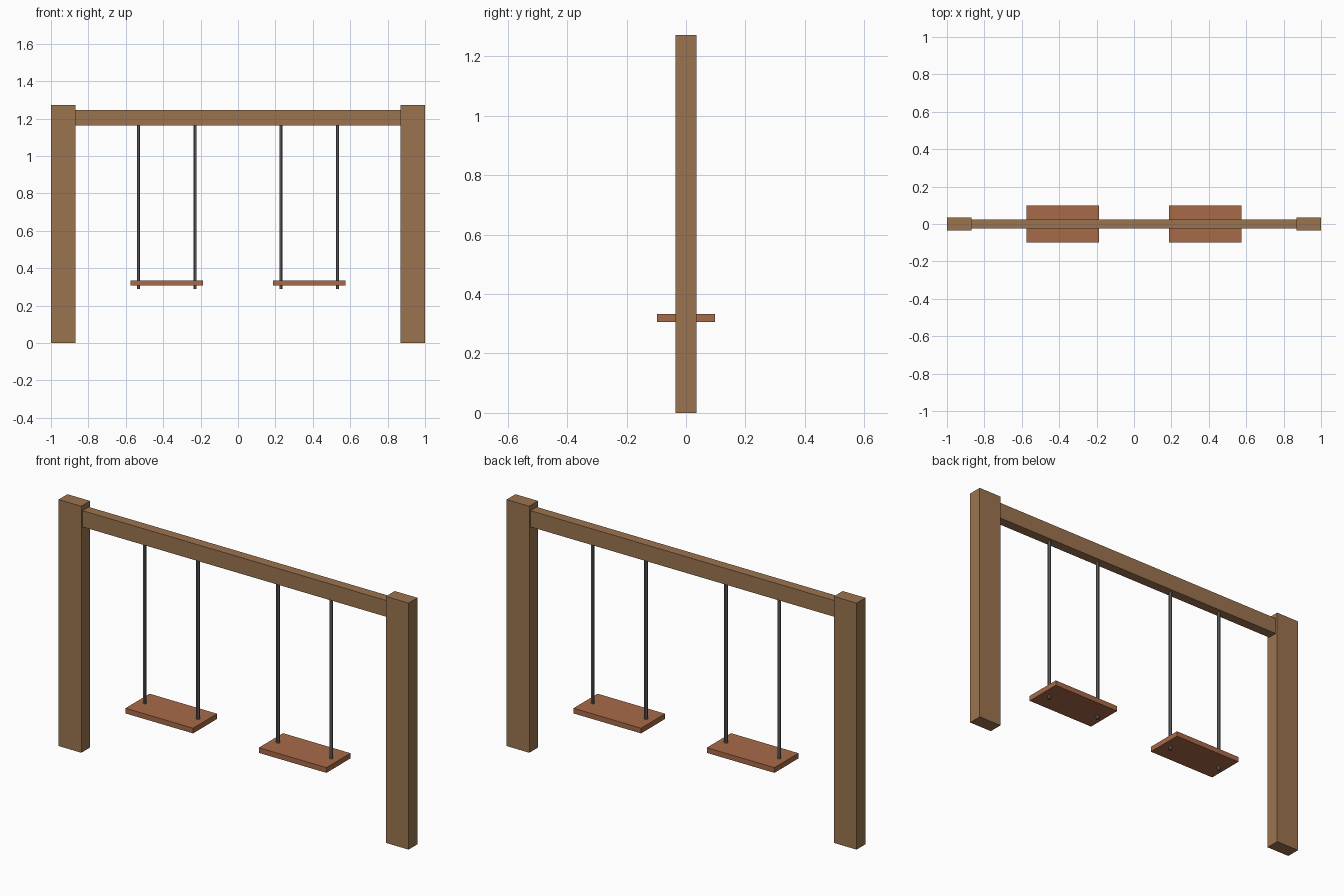
import bpy
from math import pi

if "Cube" in bpy.data.objects:
    bpy.data.objects.remove(bpy.data.objects["Cube"])


def material(name, color):
    m = bpy.data.materials.new(name)
    m.diffuse_color = (*color, 1)
    m.use_nodes = True
    m.node_tree.nodes["Principled BSDF"].inputs["Base Color"].default_value = m.diffuse_color
    return m


WOOD = material("timber", (0.33, 0.175, 0.08))
SEAT = material("seat_wood", (0.39, 0.145, 0.065))
METAL = material("dark_metal", (0.15, 0.15, 0.155))


def box(name, x, y, z, mat):
    """Box from (min, max) ranges on each axis."""
    bpy.ops.mesh.primitive_cube_add(size=1, location=[(a + b) / 2 for a, b in (x, y, z)])
    o = bpy.context.object
    o.name = name
    o.scale = [b - a for a, b in (x, y, z)]
    bpy.ops.object.transform_apply(location=False, rotation=False, scale=True)
    o.data.materials.append(mat)


def rod(name, x, z0, z1):
    bpy.ops.mesh.primitive_cylinder_add(vertices=8, radius=0.009, depth=z1 - z0,
                                        location=(x, 0, (z0 + z1) / 2),
                                        rotation=(0, 0, pi / 8))
    o = bpy.context.object
    o.name = name
    o.data.materials.append(METAL)


# Top beam between the posts
box("top_beam", (-0.872, 0.872), (-0.025, 0.025), (1.162, 1.246), WOOD)

for side, s in (("left", -1), ("right", 1)):
    # Upright post
    box(f"{side}_post", sorted((s * 0.87, s)), (-0.036, 0.036), (0, 1.273), WOOD)
    # Swing seat with two hanging rods that poke out below it
    cx = s * 0.381
    box(f"{side}_seat", (cx - 0.193, cx + 0.193), (-0.098, 0.098), (0.306, 0.333), SEAT)
    for label, dx in (("a", -0.152), ("b", 0.152)):
        rod(f"{side}_hanging_rod_{label}", cx + dx, 0.288, 1.17)
